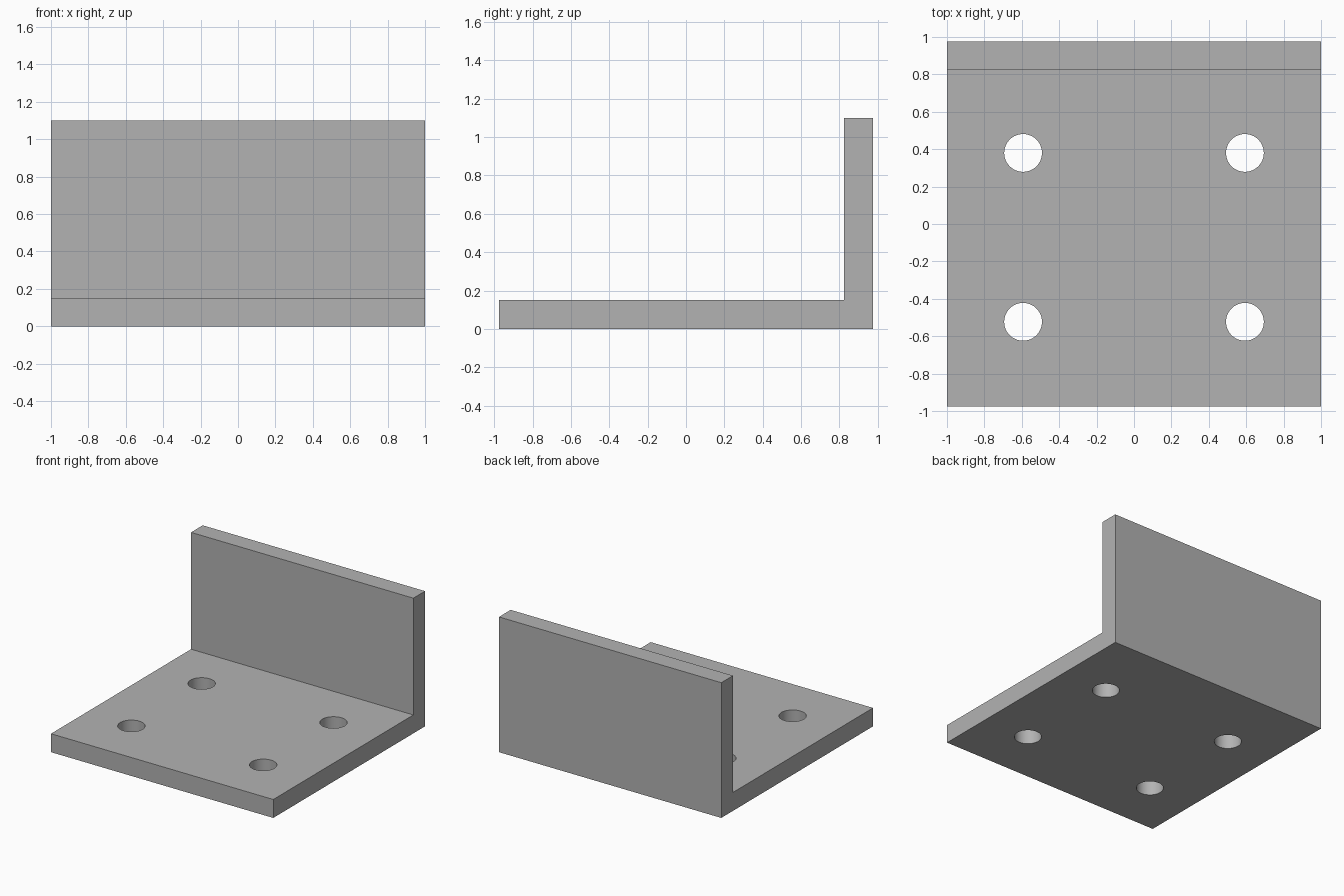
import bpy
import bmesh

default = bpy.data.objects.get("Cube")
if default:
    bpy.data.objects.remove(default, do_unlink=True)

HALF_X, HALF_Y, HEIGHT, THICK = 1.0, 0.975, 1.1, 0.15
HOLE_X, HOLE_YS, HOLE_R = 0.593, (0.38, -0.523), 0.101

# Plain grey material
grey = bpy.data.materials.new("plain grey")
grey.use_nodes = True
colour = (0.448, 0.448, 0.448, 1)
grey.diffuse_color = colour
grey.node_tree.nodes["Principled BSDF"].inputs["Base Color"].default_value = colour


def make_object(name, bm):
    bmesh.ops.recalc_face_normals(bm, faces=bm.faces)
    mesh = bpy.data.meshes.new(name)
    bm.to_mesh(mesh)
    bm.free()
    obj = bpy.data.objects.new(name, mesh)
    bpy.context.collection.objects.link(obj)
    obj.data.materials.append(grey)
    return obj


# Bracket: L-shaped side profile extruded across the width
inner_y = HALF_Y - THICK
profile = [(-HALF_Y, 0), (HALF_Y, 0), (HALF_Y, HEIGHT),
           (inner_y, HEIGHT), (inner_y, THICK), (-HALF_Y, THICK)]
bm = bmesh.new()
face = bm.faces.new([bm.verts.new((-HALF_X, y, z)) for y, z in profile])
side = bmesh.ops.extrude_face_region(bm, geom=[face])["geom"]
bmesh.ops.translate(bm, vec=(2 * HALF_X, 0, 0),
                    verts=[v for v in side if isinstance(v, bmesh.types.BMVert)])
bracket = make_object("angle_bracket", bm)

# Four bolt holes through the base plate
bm = bmesh.new()
for x in (-HOLE_X, HOLE_X):
    for y in HOLE_YS:
        hole = bmesh.ops.create_cone(bm, cap_ends=True, segments=64, radius1=HOLE_R,
                                     radius2=HOLE_R, depth=4 * THICK)
        bmesh.ops.translate(bm, verts=hole["verts"], vec=(x, y, THICK / 2))
cutter = make_object("hole_cutter", bm)
cutter.hide_render = True

bpy.ops.object.select_all(action="DESELECT")
bpy.context.view_layer.objects.active = bracket
bracket.select_set(True)
cut = bracket.modifiers.new("bolt holes", "BOOLEAN")
cut.operation = "DIFFERENCE"
cut.solver = "EXACT"
cut.object = cutter
bpy.ops.object.modifier_apply(modifier=cut.name)
bpy.data.objects.remove(cutter, do_unlink=True)

# Round hole walls, crisp plate edges
bpy.ops.object.shade_smooth_by_angle()
